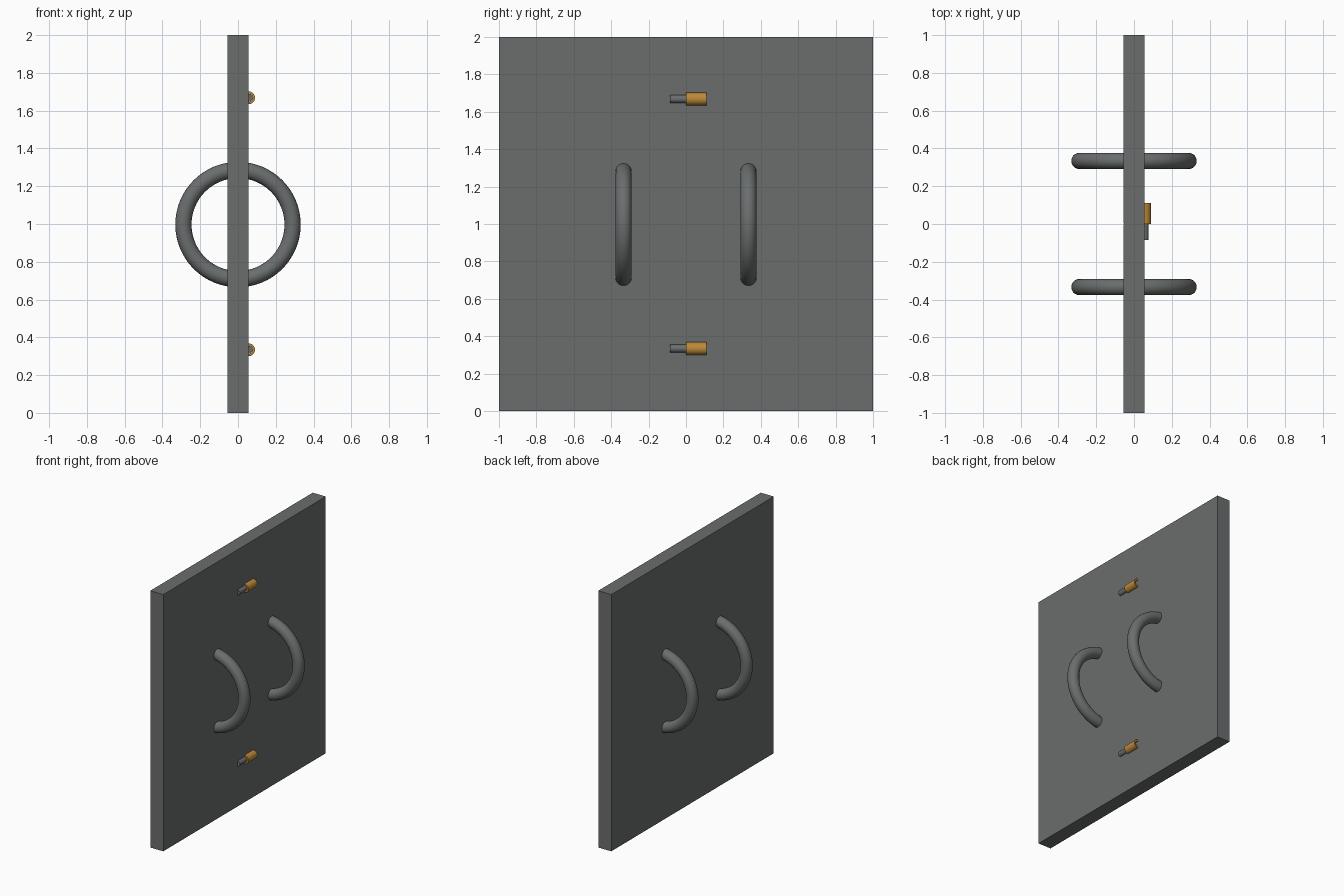
import bpy, bmesh, math
from mathutils import Matrix

if "Cube" in bpy.data.objects:
    bpy.data.objects.remove(bpy.data.objects["Cube"])


def material(name, color):
    m = bpy.data.materials.new(name)
    m.diffuse_color = (*color, 1)
    m.use_nodes = True
    m.node_tree.nodes["Principled BSDF"].inputs["Base Color"].default_value = m.diffuse_color
    return m


STEEL = material("grey steel", (0.145, 0.155, 0.155))
BRASS = material("brass", (0.50, 0.25, 0.04))


def make_object(name, bm, mat, smooth=False):
    bmesh.ops.recalc_face_normals(bm, faces=bm.faces)
    mesh = bpy.data.meshes.new(name)
    bm.to_mesh(mesh)
    bm.free()
    mesh.materials.append(mat)
    ob = bpy.data.objects.new(name, mesh)
    bpy.context.collection.objects.link(ob)
    if smooth:
        bpy.ops.object.select_all(action='DESELECT')
        ob.select_set(True)
        bpy.context.view_layer.objects.active = ob
        bpy.ops.object.shade_smooth_by_angle(angle=math.radians(35))
    return ob


def lathe(name, profile, center, mat, steps, closed=True):
    """Spin a (radius, y) profile round the y axis through center."""
    bm = bmesh.new()
    verts = [bm.verts.new((r, y, 0)) for r, y in profile]
    edges = [bm.edges.new(p) for p in zip(verts, verts[1:])]
    if closed:
        edges.append(bm.edges.new((verts[-1], verts[0])))
    bmesh.ops.spin(bm, geom=verts + edges, cent=(0, 0, 0), axis=(0, 1, 0),
                   angle=2 * math.pi, steps=steps, use_duplicate=False)
    bmesh.ops.remove_doubles(bm, verts=bm.verts, dist=1e-5)
    bmesh.ops.transform(bm, matrix=Matrix.Translation(center), verts=bm.verts)
    return make_object(name, bm, mat, smooth=True)


# Door slab: plan profile with a fine seam between the two leaves on the back
T, GAP = 0.056, 0.002
plan = [(-T, -1), (T, -1), (T, 1), (-T, 1),
        (-T, GAP), (-T + 0.006, 0), (-T, -GAP)]
bm = bmesh.new()
base = bm.faces.new([bm.verts.new((x, y, 0)) for x, y in plan])
top = bmesh.ops.extrude_face_region(bm, geom=[base])["geom"]
bmesh.ops.translate(bm, vec=(0, 0, 2),
                    verts=[v for v in top if isinstance(v, bmesh.types.BMVert)])
make_object("double_door", bm, STEEL)

# Ring handles passing through each leaf
ring = [(0.289 + 0.043 * math.cos(a), 0.043 * math.sin(a))
        for a in (2 * math.pi * i / 20 for i in range(20))]
for side, y in (("left", -0.334), ("right", 0.334)):
    lathe(side + "_ring_handle", ring, (0, y, 0.997), STEEL, 64)

# Sliding bolts: steel rod entering a hollow brass sleeve
for level, z in (("lower", 0.334), ("upper", 1.668)):
    lathe(level + "_bolt_rod",
          [(0, -0.085), (0.021, -0.085), (0.021, 0.03), (0, 0.03)],
          (0.056, 0, z), STEEL, 32, closed=False)
    lathe(level + "_bolt_sleeve",
          [(0.022, 0), (0.034, 0), (0.034, 0.11), (0.022, 0.11)],
          (0.056, 0, z), BRASS, 32)
